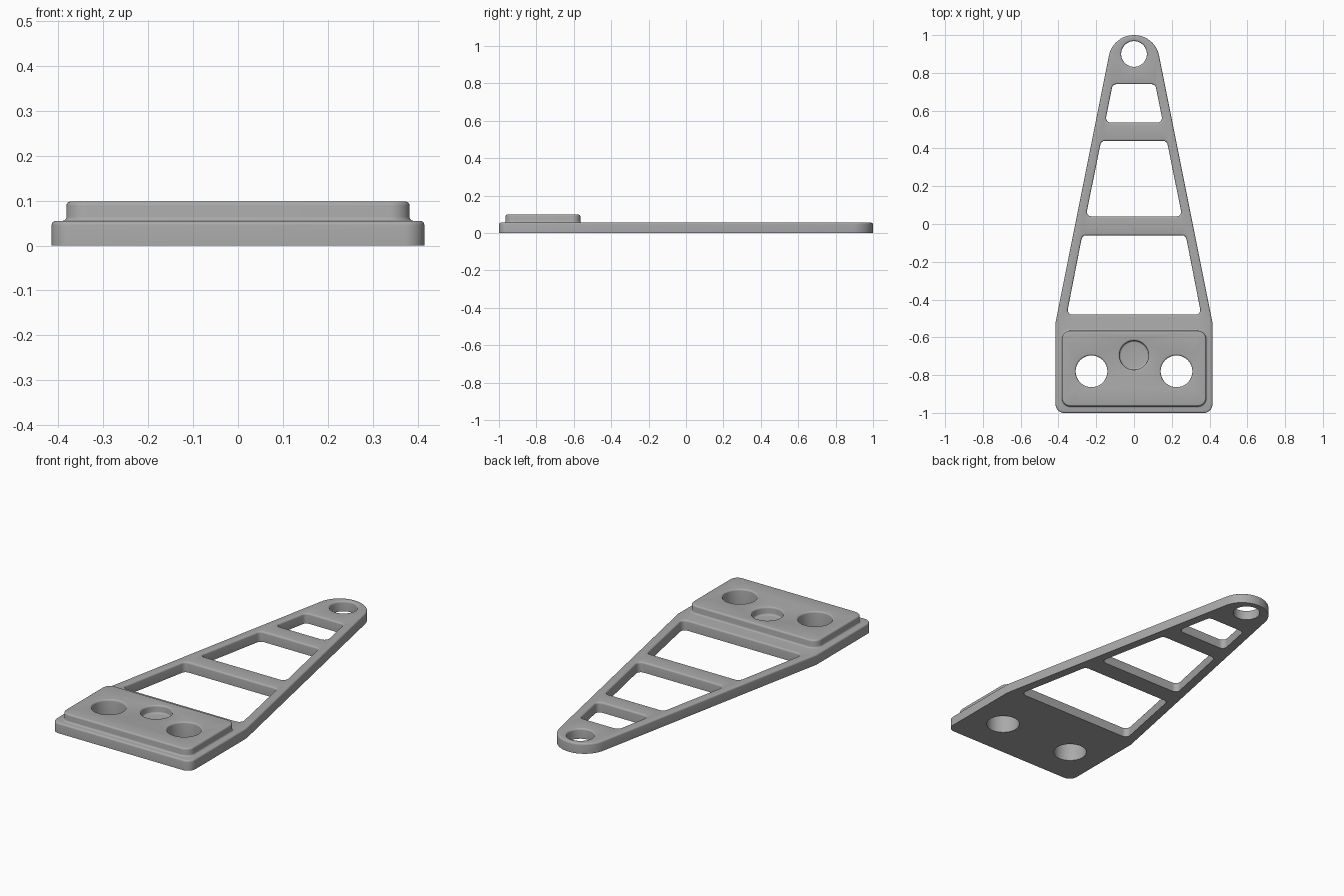
import bpy, bmesh, math
from mathutils import Vector

cube = bpy.data.objects.get("Cube")
if cube:
    bpy.data.objects.remove(cube, do_unlink=True)

PLATE_TOP, PAD_TOP, EDGE = 0.055, 0.098, 0.009

metal = bpy.data.materials.new("grey metal")
metal.use_nodes = True
GREY = (0.4, 0.4, 0.4, 1)
metal.diffuse_color = GREY
metal.node_tree.nodes["Principled BSDF"].inputs["Base Color"].default_value = GREY


def rounded(corners, steps=10):
    """Replace each (x, y, radius) corner by a tangent arc."""
    out = []
    for i, (x, y, r) in enumerate(corners):
        p = Vector((x, y))
        if r == 0:
            out.append(p)
            continue
        a = (Vector(corners[i - 1][:2]) - p).normalized()
        b = (Vector(corners[(i + 1) % len(corners)][:2]) - p).normalized()
        half = a.angle(b) / 2
        centre = p + (a + b).normalized() * (r / math.sin(half))
        start = p + a * (r / math.tan(half)) - centre
        end = p + b * (r / math.tan(half)) - centre
        turn = math.atan2(start.x * end.y - start.y * end.x, start.dot(end))
        for k in range(steps + 1):
            t = turn * k / steps
            c, s = math.cos(t), math.sin(t)
            out.append(centre + Vector((start.x * c - start.y * s, start.x * s + start.y * c)))
    return out


def symmetric(right_side):
    """Counter-clockwise outline from its +x corners, listed front to back."""
    return rounded(right_side + [(-x, y, r) for x, y, r in reversed(right_side)])


def circle(x, y, r, n=48):
    return [Vector((x + r * math.cos(k * math.tau / n), y + r * math.sin(k * math.tau / n)))
            for k in range(n)]


def prism(name, outline, z0, z1):
    bm = bmesh.new()
    face = bm.faces.new([bm.verts.new((p.x, p.y, z0)) for p in outline])
    bmesh.ops.remove_doubles(bm, verts=bm.verts, dist=0.001)
    grown = bmesh.ops.extrude_face_region(bm, geom=bm.faces[:])
    top = [g for g in grown["geom"] if isinstance(g, bmesh.types.BMVert)]
    bmesh.ops.translate(bm, verts=top, vec=(0, 0, z1 - z0))
    bmesh.ops.recalc_face_normals(bm, faces=bm.faces)
    mesh = bpy.data.meshes.new(name)
    bm.to_mesh(mesh)
    bm.free()
    ob = bpy.data.objects.new(name, mesh)
    bpy.context.collection.objects.link(ob)
    mesh.materials.append(metal)
    return ob


def combine(target, tool, operation):
    mod = target.modifiers.new("combine", "BOOLEAN")
    mod.operation, mod.solver, mod.object = operation, "EXACT", tool
    bpy.context.view_layer.objects.active = target
    bpy.ops.object.modifier_apply(modifier=mod.name)
    bpy.data.objects.remove(tool, do_unlink=True)


# Tapered plate with a raised mounting pad
bracket = prism("bracket", symmetric([(0.415, -1, 0.045), (0.415, -0.52, 0), (0.111, 1, 0.134)]),
                0, PLATE_TOP)
pad = prism("mounting_pad", symmetric([(0.382, -0.965, 0.045), (0.382, -0.565, 0.045)]),
            0.02, PAD_TOP)
combine(bracket, pad, "UNION")

# Windows between the cross bars: front y, half width, back y, half width
for y0, w0, y1, w1 in [(-0.48, 0.356, -0.06, 0.274),
                       (0.04, 0.255, 0.44, 0.174),
                       (0.537, 0.153, 0.74, 0.113)]:
    combine(bracket, prism("window_cutter", symmetric([(w0, y0, 0.025), (w1, y1, 0.025)]),
                           -0.1, 0.2), "DIFFERENCE")

# Tip hole, two bolt holes and a blind recess
for x, y, r, z in [(0, 0.9, 0.068, -0.1), (0.225, -0.78, 0.084, -0.1),
                   (-0.225, -0.78, 0.084, -0.1), (0, -0.695, 0.077, PLATE_TOP)]:
    combine(bracket, prism("hole_cutter", circle(x, y, r), z, 0.2), "DIFFERENCE")

# Round the upper edges and fillet the foot of the pad
bm = bmesh.new()
bm.from_mesh(bracket.data)
bmesh.ops.remove_doubles(bm, verts=bm.verts, dist=0.0005)
bmesh.ops.dissolve_limit(bm, angle_limit=0.01, verts=bm.verts, edges=bm.edges)
rims = [e for e in bm.edges
        if len(e.link_faces) == 2 and e.calc_face_angle() > 1
        and all(v.co.z > 0.05 for v in e.verts)]
bmesh.ops.bevel(bm, geom=rims, offset=EDGE, offset_type="OFFSET", segments=4, profile=0.5,
                affect="EDGES", clamp_overlap=False)
bmesh.ops.triangulate(bm, faces=[f for f in bm.faces if len(f.verts) > 4])
for f in bm.faces:
    f.material_index = 0
bm.to_mesh(bracket.data)
bm.free()

# Smooth the curved walls, keep real edges sharp
bpy.ops.object.select_all(action="DESELECT")
bracket.select_set(True)
bpy.context.view_layer.objects.active = bracket
bpy.ops.object.shade_smooth_by_angle(angle=math.radians(35))
